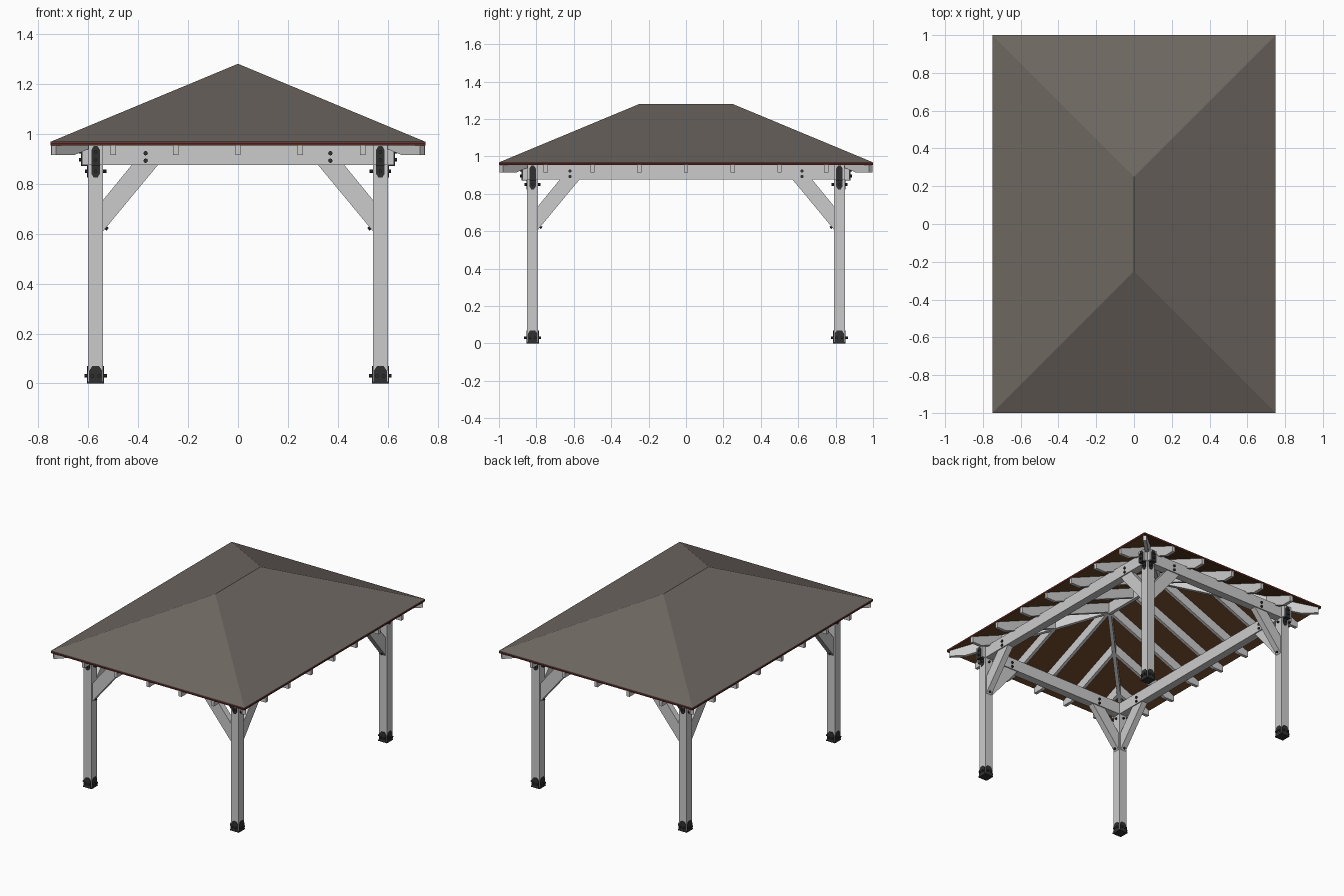
import bpy, bmesh
from mathutils import Matrix, Vector

if "Cube" in bpy.data.objects:
    bpy.data.objects.remove(bpy.data.objects["Cube"])

T = Matrix.Translation
SWAP = Matrix(((0, 1, 0, 0), (1, 0, 0, 0), (0, 0, 1, 0), (0, 0, 0, 1)))
SLOPE, EAVE, DEPTH = 0.416, 0.953, 0.07
CORNER = T((0.57, 0.82, 0))
FRAMES = (CORNER, CORNER @ SWAP)      # local x runs along a beam, y points outward


def material(name, rgb):
    m = bpy.data.materials.new(name)
    m.diffuse_color = (*rgb, 1)
    m.use_nodes = True
    m.node_tree.nodes["Principled BSDF"].inputs["Base Color"].default_value = m.diffuse_color
    return m


SHINGLE = material("shingle", (0.155, 0.135, 0.118))
TRIM = material("dark_red_trim", (0.08, 0.008, 0.008))
DECK = material("brown_deck", (0.13, 0.055, 0.02))
IRON = material("black_iron", (0.03, 0.03, 0.03))


def part(name, bm, mat=None, mirror=""):
    bmesh.ops.recalc_face_normals(bm, faces=bm.faces[:])
    me = bpy.data.meshes.new(name)
    bm.to_mesh(me)
    bm.free()
    ob = bpy.data.objects.new(name, me)
    bpy.context.collection.objects.link(ob)
    if mat:
        me.materials.append(mat)
    if mirror:
        mod = ob.modifiers.new("mirror", 'MIRROR')
        mod.use_axis = ("x" in mirror, "y" in mirror, False)
        mod.use_mirror_merge = False


def prism(bm, pts, thick, frame=Matrix()):
    """Extrude an x-z outline across y, centred on the frame."""
    a, b = [[bm.verts.new(frame @ Vector((x, s * thick / 2, z))) for x, z in pts] for s in (-1, 1)]
    bm.faces.new(a)
    bm.faces.new(b[::-1])
    n = len(pts)
    for i in range(n):
        j = (i + 1) % n
        bm.faces.new((a[i], b[i], b[j], a[j]))


def box(bm, x0, x1, y0, y1, z0, z1, frame=Matrix()):
    prism(bm, [(x0, z0), (x1, z0), (x1, z1), (x0, z1)], y1 - y0,
          frame @ T((0, (y0 + y1) / 2, 0)))


def bolt(bm, frame, pos, length, r=0.007, axis=(0, 1, 0)):
    rot = Vector(axis).to_track_quat('Z', 'Y').to_matrix().to_4x4()
    bmesh.ops.create_cone(bm, cap_ends=True, segments=8, radius1=r, radius2=r,
                          depth=length, matrix=frame @ T(pos) @ rot)


# Hip roof in three thin layers
def hip_layer(name, z, thick, mat):
    bm = bmesh.new()
    rings = []
    for h in (z, z + thick):
        top = h + 0.75 * SLOPE
        pts = [(-.75, -1, h), (.75, -1, h), (.75, 1, h), (-.75, 1, h), (0, -.25, top), (0, .25, top)]
        v = [bm.verts.new(p) for p in pts]
        for f in ((0, 1, 4), (1, 2, 5, 4), (2, 3, 5), (3, 0, 4, 5)):
            bm.faces.new([v[i] for i in f])
        rings.append(v)
    a, b = rings
    for i in range(4):
        j = (i + 1) % 4
        bm.faces.new((a[i], a[j], b[j], b[i]))
    part(name, bm, mat)


hip_layer("roof_deck", EAVE, 0.003, DECK)
hip_layer("roof_trim", EAVE + 0.003, 0.008, TRIM)
hip_layer("roof_shingles", EAVE + 0.011, 0.004, SHINGLE)


# Rafters with a plumb end and a level-cut tail
def rafter_outline(start, end, drop=0.0, stretch=1.0):
    top = lambda d: EAVE - drop + (0.75 - d) * SLOPE
    knee = 0.75 - (0.915 + DEPTH - top(0.75)) / SLOPE
    pts = [(end, top(end)), (end, 0.915), (knee, 0.915),
           (start, top(start) - DEPTH), (start, top(start))]
    return [(d * stretch, z) for d, z in pts]


def rafter(name, frame, start, mirror):
    bm = bmesh.new()
    prism(bm, rafter_outline(start, 0.748), 0.022, frame)
    part(name, bm, None, mirror)


for i, y in enumerate((0, 0.25, 0.5, 0.75)):
    rafter(f"side_rafter_{i}", T((0, y, 0)), max(y - 0.25, 0), "xy" if y else "x")
for i, x in enumerate((0, 0.25, 0.5)):
    rafter(f"end_rafter_{i}", T((x, 0.25, 0)) @ SWAP, x, "xy" if x else "y")

bm = bmesh.new()
prism(bm, rafter_outline(0, 0.738, 0.004, 2 ** 0.5), 0.024,
      T((0, 0.25, 0)) @ Matrix.Rotation(0.785398, 4, 'Z'))
part("hip_rafters", bm, None, "xy")

bm = bmesh.new()
box(bm, -0.012, 0.012, -0.25, 0.25, 1.18, EAVE + 0.745 * SLOPE)
part("ridge_beam", bm)

# Posts, beams and braces
bm = bmesh.new()
box(bm, 0.54, 0.60, 0.79, 0.85, 0.004, 0.876)
part("posts", bm, None, "xy")
bm = bmesh.new()
box(bm, -0.625, 0.625, 0.792, 0.848, 0.875, 0.957)
part("end_beams", bm, None, "y")
bm = bmesh.new()
box(bm, 0.542, 0.598, -0.875, 0.875, 0.8755, 0.9565)
part("side_beams", bm, None, "x")
bm = bmesh.new()
for f in FRAMES:
    prism(bm, [(-.03, .61), (-.03, .735), (-.145, .8755), (-.25, .8755)], 0.042, f)
part("corner_braces", bm, None, "xy")

# Post shoes
bm = bmesh.new()
box(bm, -0.034, 0.034, -0.034, 0.034, 0, 0.008, CORNER)
for f in FRAMES:
    for s in (-1, 1):
        prism(bm, [(-.027, 0), (.027, 0), (.027, .05), (.013, .07), (-.013, .07), (-.027, .05)],
              0.006, f @ T((0, s * 0.031, 0)))
    for x in (-0.014, 0.014):
        bolt(bm, f, (x, 0, 0.03), 0.09)
part("post_shoes", bm, IRON, "xy")

# Straps joining beam ends to posts
bm = bmesh.new()
for f in FRAMES:
    prism(bm, [(-.017, .87), (.017, .87), (.017, .935), (.008, .95), (-.008, .95), (-.017, .935)],
          0.005, f @ T((0, 0.057, 0)))
    prism(bm, [(-.017, .875), (.017, .875), (.017, .84), (.008, .824), (-.008, .824), (-.017, .84)],
          0.005, f @ T((0, 0.0315, 0)))
    box(bm, -0.017, 0.017, 0.03, 0.059, 0.87, 0.875, f)
    for z in (0.895, 0.927):
        bolt(bm, f, (0, 0.06, z), 0.014)
    bolt(bm, f, (0, 0, 0.85), 0.085)
part("post_straps", bm, IRON, "xy")

# Bolts holding the braces
bm = bmesh.new()
for f in FRAMES:
    for z in (0.892, 0.922):
        bolt(bm, f, (-0.2, 0, z), 0.07, 0.009)
    bolt(bm, f, (-0.043, 0, 0.622), 0.014, 0.007, (-0.265, 0, -0.22))
part("brace_bolts", bm, IRON, "xy")
